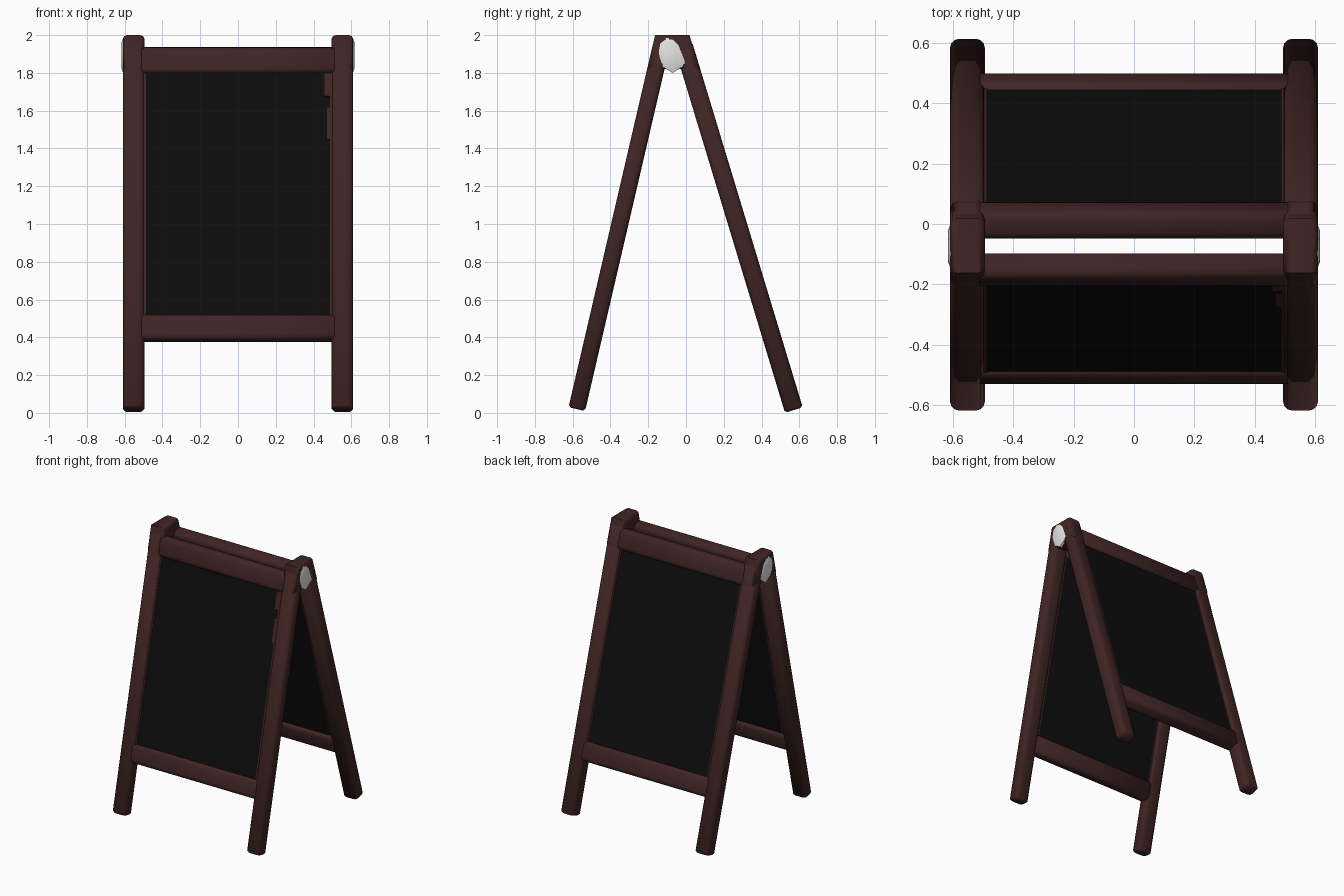
import bpy, bmesh, math
from mathutils import Matrix, Vector

cube = bpy.data.objects.get("Cube")
if cube:
    bpy.data.objects.remove(cube, do_unlink=True)


def material(name, rgb):
    mat = bpy.data.materials.new(name)
    mat.use_nodes = True
    mat.diffuse_color = (*rgb, 1)
    mat.node_tree.nodes["Principled BSDF"].inputs["Base Color"].default_value = (*rgb, 1)
    return mat


WOOD = material("dark red wood", (0.052, 0.018, 0.018))
BLACK = material("chalkboard black", (0.004, 0.004, 0.004))
WHITE = material("white cap", (0.78, 0.78, 0.76))


def finish(bm, name, mat, angle=50):
    bmesh.ops.recalc_face_normals(bm, faces=bm.faces[:])
    mesh = bpy.data.meshes.new(name)
    bm.to_mesh(mesh)
    bm.free()
    mesh.materials.append(mat)
    obj = bpy.data.objects.new(name, mesh)
    bpy.context.collection.objects.link(obj)
    bpy.ops.object.select_all(action="DESELECT")
    obj.select_set(True)
    bpy.context.view_layer.objects.active = obj
    bpy.ops.object.shade_smooth_by_angle(angle=math.radians(angle))
    return obj


def bar(name, mat, frame, low, high, long_axis=None, round_by=0.0):
    """Box in a panel's own frame, rounded along its long edges, ends chamfered."""
    low, high = Vector(low), Vector(high)
    bm = bmesh.new()
    bmesh.ops.create_cube(bm, size=1)
    for v in bm.verts:
        v.co = Vector([(low[i] + high[i]) / 2 + v.co[i] * (high[i] - low[i]) for i in range(3)])
    if long_axis is not None:
        axis = Vector([i == long_axis for i in range(3)])
        edges = [e for e in bm.edges
                 if abs((e.verts[0].co - e.verts[1].co).normalized().dot(axis)) > 0.9]
        bmesh.ops.bevel(bm, geom=edges, offset=round_by, segments=3, profile=0.5, affect="EDGES")
        ends = [e for e in bm.edges if e.is_manifold and e.calc_face_angle() > 1.2]
        bmesh.ops.bevel(bm, geom=ends, offset=0.012, segments=1, affect="EDGES")
    bmesh.ops.transform(bm, matrix=frame, verts=bm.verts[:])
    return finish(bm, name, mat)


def panel(side, foot_y, foot_z, top_y, depth):
    """One leaning frame: two legs, two rails and a chalkboard."""
    foot = Vector((0, foot_y, foot_z))
    up = Vector((0, top_y, 2)) - foot
    stretch = up.length / up.z
    up.normalize()
    out = Vector((1, 0, 0)).cross(up)
    if out.y * foot_y < 0:
        out = -out
    frame = Matrix.Translation(foot) @ Matrix((Vector((1, 0, 0)), out, up)).transposed().to_4x4()

    def along(z):
        return (z - foot_z) * stretch

    h = depth / 2
    for label, s in (("left", 1), ("right", -1)):
        a, b = sorted((s * 0.495, s * 0.61))
        bar(f"{side}_{label}_leg", WOOD, frame, (a, -h, 0), (b, h, along(1.95)), 2, 0.03)
    for label, z0, z1 in (("top", 1.79, 1.93), ("bottom", 0.38, 0.515)):
        bar(f"{side}_{label}_rail", WOOD, frame, (-0.52, -h, along(z0)), (0.52, h, along(z1)), 0, 0.03)
    bar(f"{side}_chalkboard", BLACK, frame, (-0.51, -0.026, along(0.45)), (0.51, 0.026, along(1.86)))
    # thin wooden lip around the board
    for label, s in (("left", 1), ("right", -1)):
        a, b = sorted((s * 0.488, s * 0.51))
        bar(f"{side}_{label}_lip", WOOD, frame, (a, -0.03, along(0.45)), (b, 0.03, along(1.86)))
    return frame, along


front_frame, front_along = panel("front", -0.578, 0.02, -0.118, 0.09)
panel("back", 0.571, 0.015, -0.03, 0.098)

# worn wood patches at the upper corner of the front board
for i, (x0, z0, z1) in enumerate(((0.458, 1.67, 1.79), (0.47, 1.44, 1.61))):
    bar(f"board_edge_patch_{i + 1}", WOOD, front_frame,
        (x0, 0.024, front_along(z0)), (0.5, 0.03, front_along(z1)))


def side_prism(outline, x0, x1):
    bm = bmesh.new()
    base = bm.faces.new([bm.verts.new((x0, y, z)) for y, z in outline])
    new = bmesh.ops.extrude_face_region(bm, geom=[base])["geom"]
    for v in new:
        if isinstance(v, bmesh.types.BMVert):
            v.co.x = x1
    return bm


hub_outline = [(-0.206, 1.82), (-0.163, 2), (0.018, 2), (0.076, 1.82)]
cap_outline = [(-0.15, 1.91), (-0.14, 1.96), (-0.105, 1.985), (-0.065, 1.98), (-0.035, 1.95),
               (-0.02, 1.91), (0.002, 1.85), (-0.03, 1.825), (-0.07, 1.8), (-0.12, 1.83), (-0.14, 1.86)]

for label, s in (("left", 1), ("right", -1)):
    # joint where the legs meet
    bm = side_prism(hub_outline, s * 0.495, s * 0.61)
    rims = [e for e in bm.edges if abs(e.verts[0].co.x - e.verts[1].co.x) < 0.001]
    bmesh.ops.bevel(bm, geom=rims, offset=0.022, segments=2, profile=0.5, affect="EDGES")
    finish(bm, f"{label}_top_joint", WOOD)

    # domed cap over the hinge
    bm = side_prism(cap_outline, s * 0.59, s * 0.608)
    bm.faces.ensure_lookup_table()
    outer = max((f for f in bm.faces if len(f.verts) > 4), key=lambda f: s * f.calc_center_median().x)
    bmesh.ops.inset_region(bm, faces=[outer], thickness=0.025, depth=0)
    for v in outer.verts:
        v.co.x = s * 0.617
    finish(bm, f"{label}_hinge_cap", WHITE)
